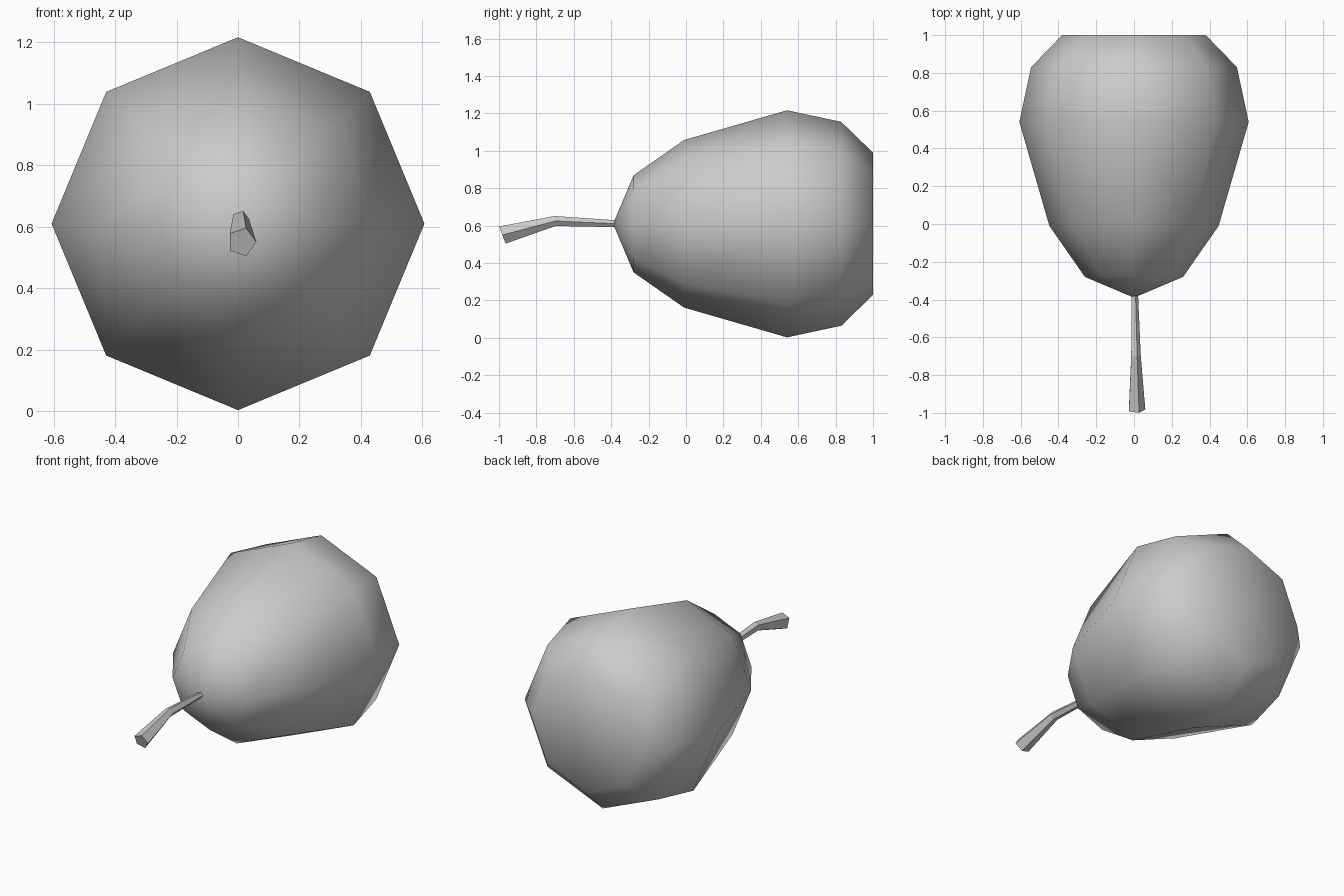
import bpy
import bmesh
from math import cos, sin, tau

if "Cube" in bpy.data.objects:
    bpy.data.objects.remove(bpy.data.objects["Cube"])


def loft(name, sides, rings, smooth):
    """Skin rings of (x, y, z, radius, tilt) along y; zero radius makes a pole."""
    bm = bmesh.new()
    loops = []
    for x, y, z, r, tilt in rings:
        if r == 0:
            loops.append([bm.verts.new((x, y, z))])
            continue
        loop = []
        for i in range(sides):
            a = tau * i / sides
            loop.append(bm.verts.new((x + r * cos(a), y + tilt * r * sin(a), z + r * sin(a))))
        loops.append(loop)
    for a, b in zip(loops, loops[1:]):
        for i in range(sides):
            j = (i + 1) % sides
            quad = [a[i % len(a)], a[j % len(a)], b[j % len(b)], b[i % len(b)]]
            bm.faces.new(list(dict.fromkeys(quad)))
    for loop in (loops[0], loops[-1]):
        if len(loop) > 1:
            bm.faces.new(loop)
    bmesh.ops.recalc_face_normals(bm, faces=bm.faces)
    for f in bm.faces:
        f.smooth = smooth
    mesh = bpy.data.meshes.new(name)
    bm.to_mesh(mesh)
    bm.free()
    obj = bpy.data.objects.new(name, mesh)
    bpy.context.collection.objects.link(obj)
    return obj


# Fruit body: eight-sided, smooth shaded, lying along y
profile = [(-0.39, 0), (-0.28, 0.26), (-0.01, 0.448), (0.54, 0.607),
           (0.83, 0.545), (1.0, 0.38), (0.995, 0)]
loft("pear_body", 8, [(0, y, 0.61, r, 0) for y, r in profile], True)

# Stem: five-sided, bent and widening towards the cut end
loft("stem", 5, [(0.002, -0.36, 0.61, 0.019, 0),
                 (0.008, -0.70, 0.625, 0.028, -0.1),
                 (0.012, -0.982, 0.55, 0.048, -0.38)], False)
